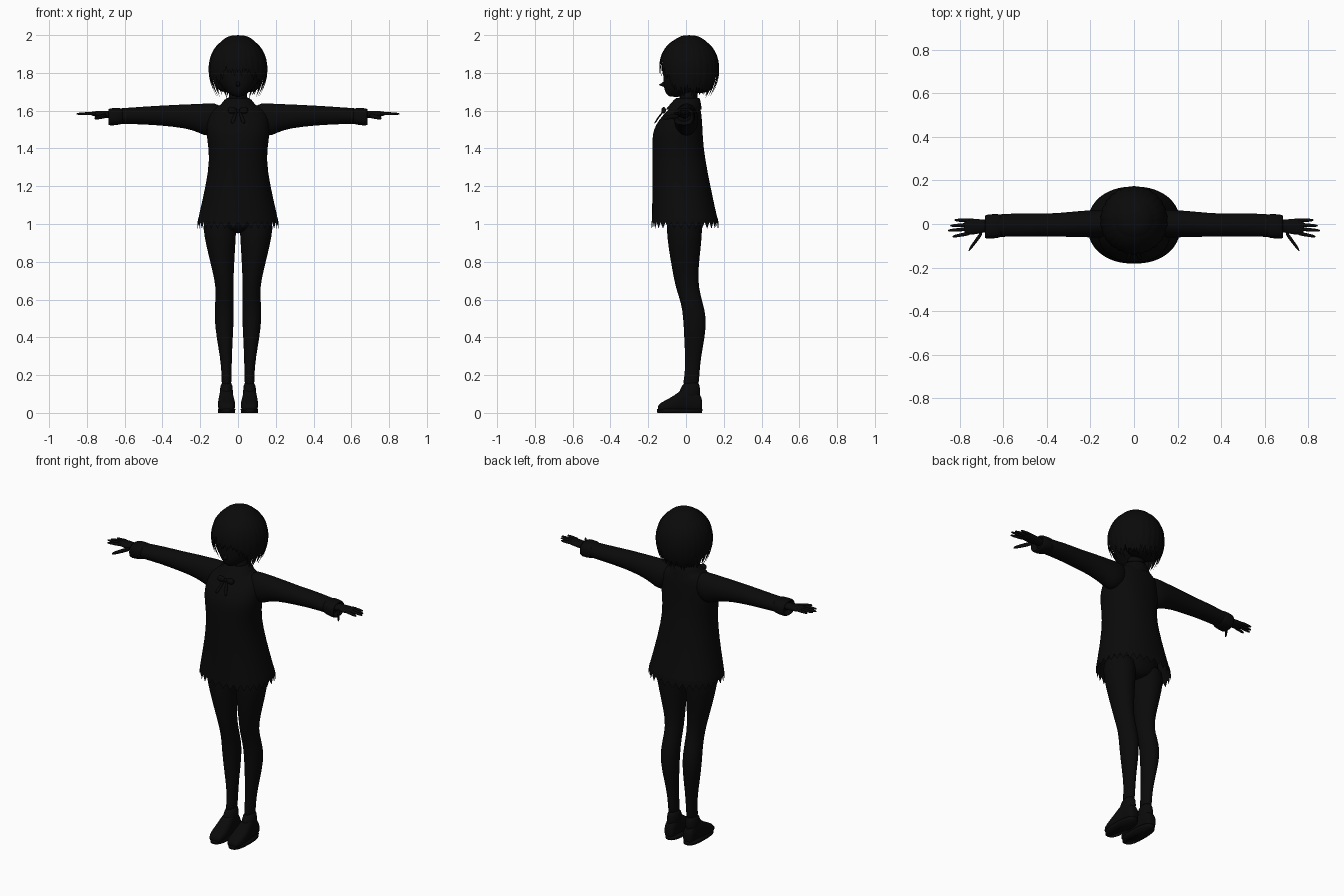
import bpy
import bmesh
import math
from mathutils import Vector

cube = bpy.data.objects.get("Cube")
if cube:
    bpy.data.objects.remove(cube, do_unlink=True)

black = bpy.data.materials.new("near_black")
black.use_nodes = True
colour = (0.003, 0.003, 0.003, 1)
black.diffuse_color = colour
black.node_tree.nodes["Principled BSDF"].inputs["Base Color"].default_value = colour


def finish(name, bm, mirror=False, smooth=0):
    """Turn a bmesh into a smooth-shaded object."""
    bmesh.ops.recalc_face_normals(bm, faces=bm.faces)
    mesh = bpy.data.meshes.new(name)
    bm.to_mesh(mesh)
    bm.free()
    mesh.materials.append(black)
    for face in mesh.polygons:
        face.use_smooth = True
    obj = bpy.data.objects.new(name, mesh)
    bpy.context.collection.objects.link(obj)
    if smooth:
        obj.modifiers.new("Subdivision", "SUBSURF").levels = smooth
        obj.modifiers["Subdivision"].render_levels = smooth
    if mirror:
        obj.modifiers.new("Mirror", "MIRROR").use_mirror_merge = False
    return obj


def loft(name, axis, rings, sides=20, power=2, caps=(True, True), jag=0, mirror=False, smooth=1):
    """Skin rounded rings given as (position, low, high, low, high)."""
    bm = bmesh.new()
    loops = []
    for k, (t, a0, a1, b0, b1) in enumerate(rings):
        loop = []
        for i in range(sides):
            angle = math.tau * i / sides
            c, s = math.cos(angle), math.sin(angle)
            a = (a0 + a1) / 2 + (a1 - a0) / 2 * math.copysign(abs(c) ** (2 / power), c)
            b = (b0 + b1) / 2 + (b1 - b0) / 2 * math.copysign(abs(s) ** (2 / power), s)
            drop = jag if k == len(rings) - 1 and i % 2 else 0
            place = {"x": (t, a, b), "y": (a, t, b), "z": (a, b, t - drop)}[axis]
            loop.append(bm.verts.new(place))
        loops.append(loop)
    for low, high in zip(loops, loops[1:]):
        for i in range(sides):
            j = (i + 1) % sides
            bm.faces.new((low[i], low[j], high[j], high[i]))
    for wanted, loop in zip(caps, (loops[0], loops[-1])):
        if wanted:
            bm.faces.new(loop)
    return finish(name, bm, mirror, smooth)


def sym(z, half, back, front):
    """A ring that is symmetrical left to right."""
    return (z, -half, half, front, back)


# Body: flared coat with a ragged hem, pelvis, neck and collar
loft("coat", "z", [
    sym(1.65, .05, .06, -.04), sym(1.63, .10, .07, -.065), sym(1.6, .15, .08, -.10),
    sym(1.55, .165, .085, -.145), sym(1.5, .168, .088, -.172), sym(1.45, .165, .09, -.18),
    sym(1.35, .148, .1, -.178), sym(1.2, .172, .13, -.178), sym(1.08, .2, .155, -.18),
    sym(1.02, .213, .17, -.182)], sides=32, power=2.2, caps=(True, False))
loft("coat_hem", "z", [
    sym(1.03, .21, .168, -.18), sym(1.01, .214, .172, -.182)],
    sides=64, power=2.2, caps=(False, False), jag=.035, smooth=0)
loft("pelvis", "z", [
    sym(.95, .03, .06, -.06), sym(.98, .15, .085, -.1), sym(1.06, .17, .1, -.12),
    sym(1.2, .13, .09, -.12)])
loft("neck", "z", [
    sym(1.58, .07, .06, -.05), sym(1.64, .05, .06, -.035), sym(1.76, .045, .065, -.03)])
loft("collar", "z", [
    sym(1.605, .12, .085, -.11), sym(1.64, .085, .08, -.08), sym(1.675, .06, .072, -.05),
    sym(1.655, .05, .06, -.04)], caps=(False, False))

# Neck bow: two flared loops, two tails and a knot
loft("bow_loop", "x", [
    (0, -.12, -.105, 1.592, 1.608), (.035, -.135, -.105, 1.58, 1.625),
    (.055, -.125, -.105, 1.59, 1.615)], sides=10, mirror=True)
loft("bow_tail", "z", [
    (1.6, 0, .012, -.125, -.11), (1.56, .012, .035, -.155, -.145),
    (1.53, .02, .042, -.172, -.162)], sides=8, mirror=True)
loft("bow_knot", "z", [
    sym(1.588, .01, -.105, -.13), sym(1.612, .01, -.105, -.13)], sides=10)

# Sleeves and cuffs
loft("sleeve", "x", [
    (.08, -.05, .06, 1.5, 1.64), (.16, -.065, .068, 1.455, 1.64),
    (.2, -.062, .064, 1.482, 1.637), (.28, -.06, .058, 1.508, 1.634),
    (.4, -.058, .046, 1.52, 1.628), (.5, -.058, .052, 1.527, 1.622),
    (.62, -.06, .045, 1.53, 1.613), (.67, -.06, .042, 1.53, 1.61)], mirror=True)
loft("cuff", "x", [
    (.6, -.055, .04, 1.535, 1.608), (.62, -.066, .048, 1.526, 1.615),
    (.685, -.07, .044, 1.518, 1.615), (.688, -.06, .035, 1.53, 1.602),
    (.65, -.05, .03, 1.54, 1.595)], power=2.5, mirror=True)

# Hands
loft("palm", "x", [
    (.64, -.035, .02, 1.555, 1.595), (.69, -.038, .02, 1.56, 1.598),
    (.73, -.05, .026, 1.562, 1.6), (.77, -.05, .026, 1.572, 1.596),
    (.782, -.045, .022, 1.577, 1.593)], sides=14, mirror=True)


def finger(name, start, end, radius):
    rings = []
    for step, size in ((0, 1), (.35, 1), (.75, .85), (.95, .6), (1, .2)):
        x, y, z = Vector(start).lerp(Vector(end), step)
        r = radius * size
        rings.append((x, y - r, y + r, z - r, z + r))
    loft(name, "x", rings, sides=8, mirror=True)


for label, root, tip, reach in (("index", -.042, -.058, .835), ("middle", -.022, -.03, .855),
                                ("ring", -.003, -.008, .845), ("little", .016, .018, .825)):
    finger(label + "_finger", (.75, root, 1.585), (reach, tip, 1.583), .0095)
finger("thumb", (.695, -.035, 1.575), (.76, -.122, 1.56), .014)

# Legs
loft("leg", "z", [
    (.13, .034, .09, -.025, .07), (.2, .034, .085, -.005, .07),
    (.3, .032, .096, -.005, .08), (.4, .027, .114, -.01, .1),
    (.5, .022, .126, -.015, .11), (.58, .022, .122, -.025, .09),
    (.66, .024, .116, -.055, .068), (.75, .022, .135, -.072, .064),
    (.88, .014, .168, -.095, .08), (.98, .008, .188, -.105, .088),
    (1.06, .005, .18, -.1, .085)], mirror=True)

# Shoes: upper, ankle and flat sole
loft("shoe", "y", [
    (-.15, .035, .085, .008, .035), (-.135, .02, .1, .004, .055),
    (-.09, .012, .108, .002, .075), (-.04, .018, .106, .002, .108),
    (0, .026, .1, .002, .145), (.04, .028, .096, .002, .13),
    (.075, .03, .094, .004, .1), (.086, .04, .085, .015, .07)], power=2.4, mirror=True)
loft("ankle", "z", [
    (.06, .025, .1, -.05, .08), (.12, .026, .098, -.035, .076),
    (.17, .032, .088, -.01, .071)], mirror=True)
loft("sole", "z", [
    (0, .016, .105, -.152, .085), (.02, .014, .107, -.154, .087)],
    power=2.6, mirror=True, smooth=0)

# Head and nose
loft("head", "z", [
    sym(1.672, .018, -.02, -.088), sym(1.69, .05, .03, -.108), sym(1.72, .085, .08, -.118),
    sym(1.76, .112, .12, -.12), sym(1.82, .128, .14, -.122), sym(1.9, .125, .145, -.11),
    sym(1.96, .085, .1, -.065), sym(1.98, .03, .045, -.01)], sides=24)
loft("nose", "y", [
    (-.105, -.016, .016, 1.722, 1.765), (-.13, -.007, .007, 1.73, 1.745),
    (-.142, -.002, .002, 1.735, 1.739)], sides=8, smooth=0)


# Hair: overlapping ridged locks that run from crown to pointed tip
def hair_point(angle, z, lift):
    if z > 1.81:
        scale = max(0, 1 - ((z - 1.81) / .185) ** 2.3) ** .5
    else:
        scale = 1 - .28 * ((1.81 - z) / .14) ** 2
    scale *= lift
    return (.152 * scale * math.sin(angle), .016 - .155 * scale * math.cos(angle), z)


def hair_layer(name, count, offset, lift, shorten):
    bm = bmesh.new()
    steps = 14
    for i in range(count):
        angle = math.tau * (i + offset) / count
        turn = abs((angle + math.pi) % math.tau - math.pi)
        # Fringe ends above the eyes; sides and back reach the nape
        blend = min(1, max(0, (turn - .55) / .5))
        tip = 1.785 + (1.675 - 1.785) * blend + shorten + .012 * math.sin(i * 2.4)
        rows = []
        for k in range(steps + 1):
            t = k / steps
            z = 1.995 - (1.995 - tip) * t ** 1.6
            taper = min(1, (1 - t) * 3) ** .7
            half = math.pi / count * 1.25 * taper
            ridge = 1 + .035 * taper
            rows.append([bm.verts.new(hair_point(angle + half * side, z, lift * r))
                         for side, r in ((-1, 1), (0, ridge), (1, 1))])
        for upper, lower in zip(rows, rows[1:]):
            for j in (0, 1):
                bm.faces.new((upper[j], upper[j + 1], lower[j + 1], lower[j]))
    finish(name, bm)


hair_layer("hair_outer_locks", 26, 0, 1, .012)
hair_layer("hair_inner_locks", 26, .5, .965, 0)
loft("hair_crown", "z", [
    sym(2, .035, .05, -.015), sym(1.985, .07, .085, -.05), sym(1.96, .1, .12, -.08),
    sym(1.9, .13, .15, -.112)], sides=24, caps=(True, False))
loft("hair_back", "z", [
    sym(1.69, .095, .125, .02), sym(1.74, .13, .15, .01), sym(1.82, .142, .165, -.02),
    sym(1.92, .12, .14, -.02)], sides=24)
